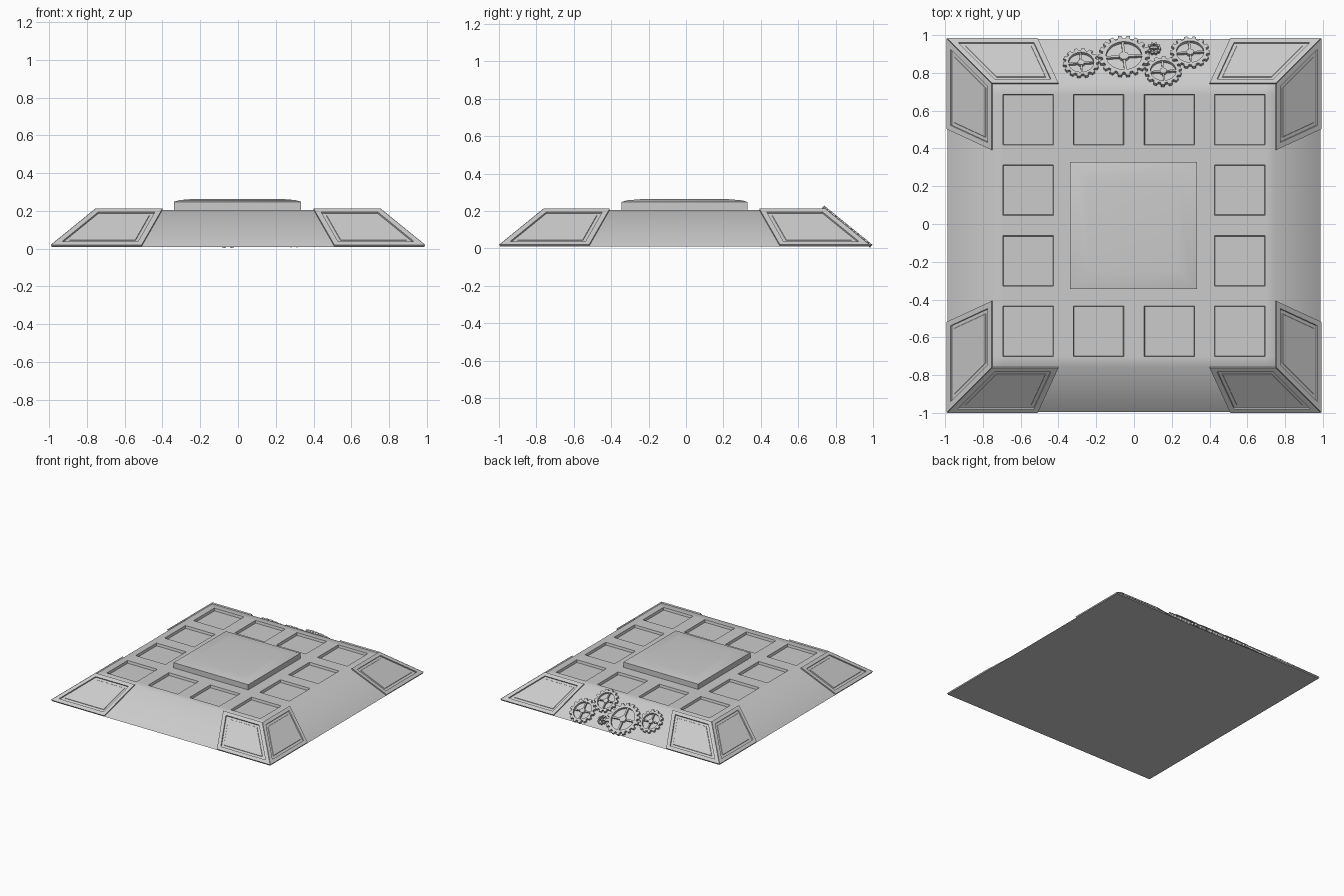
import bpy, bmesh, math
from mathutils import Matrix, Vector

if "Cube" in bpy.data.objects:
    bpy.data.objects.remove(bpy.data.objects["Cube"])

CY = -0.008                      # body centre in y (gears stick out at the back)
BOT, TOP = 0.988, 0.748          # half widths of the foot and the plateau
Z0, Z1 = 0.01, 0.205
RUN, RISE = BOT - TOP, Z1 - Z0
SL = math.hypot(RUN, RISE)


def finish(name, bm, angle=30):
    bmesh.ops.recalc_face_normals(bm, faces=bm.faces)
    me = bpy.data.meshes.new(name)
    bm.to_mesh(me)
    bm.free()
    ob = bpy.data.objects.new(name, me)
    bpy.context.collection.objects.link(ob)
    bpy.ops.object.select_all(action='DESELECT')
    ob.select_set(True)
    bpy.context.view_layer.objects.active = ob
    bpy.ops.object.shade_smooth_by_angle(angle=math.radians(angle))
    return ob


def inset(bm, faces, width, depth=0.0):
    bmesh.ops.inset_individual(bm, faces=faces, thickness=width, depth=depth, use_even_offset=True)


def slope_point(x, t, h):
    """Point on the front slope: t = 0 foot, 1 plateau edge, h = height off the surface."""
    return Vector((x, -(BOT - RUN * t) - h * RISE / SL, Z0 + RISE * t + h * RUN / SL))


# Sloped base with a ring of twelve sunken square tiles
bm = bmesh.new()
cuts = [-TOP] + [c + s * 0.134 for c in (-0.56, -0.187, 0.187, 0.56) for s in (-1, 1)] + [TOP]
n = len(cuts)
grid = [[bm.verts.new((x, y + CY, Z1)) for x in cuts] for y in cuts]
tiles = []
for j in range(n - 1):
    for i in range(n - 1):
        f = bm.faces.new((grid[j][i], grid[j][i + 1], grid[j + 1][i + 1], grid[j + 1][i]))
        if i % 2 and j % 2 and (i in (1, 7) or j in (1, 7)):
            tiles.append(f)
rim = grid[0][:-1] + [r[-1] for r in grid[:-1]] + grid[-1][:0:-1] + [r[0] for r in grid[:0:-1]]
k = BOT / TOP
foot = [bm.verts.new((v.co.x * k, (v.co.y - CY) * k + CY, Z0)) for v in rim]
for a in range(len(rim)):
    b = (a + 1) % len(rim)
    bm.faces.new((rim[b], rim[a], foot[a], foot[b]))
bm.faces.new(foot[::-1])
bm.normal_update()
inset(bm, tiles, 0.004, -0.02)
finish("sloped_base", bm, 45)

# Raised slab in the middle with a softly domed top
bm = bmesh.new()
bmesh.ops.create_cube(bm, size=1, matrix=Matrix.Translation((-0.003, CY, 0.222))
                      @ Matrix.Diagonal((0.674, 0.674, 0.052, 1)))
bm.normal_update()
top = [f for f in bm.faces if f.normal.z > 0.9]
inset(bm, top, 0.03, 0.009)
inset(bm, top, 0.07, 0.006)
finish("centre_slab", bm)

# Framed corner panels, a mirrored pair on each slope
for side in range(4):
    turn = Matrix.Translation((0, CY, 0)) @ Matrix.Rotation(side * math.pi / 2, 4, 'Z')
    for s in (-1, 1):
        bm = bmesh.new()
        rings = []
        for h in (-0.002, 0.01):
            pts = [(BOT - RUN * 0.01 + h * 0.4, 0.01), (0.51, 0.01), (0.40, 1.0), (TOP + h * 0.4, 1.0)]
            rings.append([bm.verts.new(turn @ slope_point(s * x, t, h)) for x, t in pts])
        lo, hi = rings
        bm.faces.new(lo)
        face = bm.faces.new(hi)
        for a in range(4):
            b = (a + 1) % 4
            bm.faces.new((lo[a], lo[b], hi[b], hi[a]))
        bmesh.ops.recalc_face_normals(bm, faces=bm.faces)
        inset(bm, [face], 0.028)
        inset(bm, [face], 0.001, -0.0095)
        inset(bm, [face], 0.018)
        inset(bm, [face], 0.002, 0.003)
        finish("corner_panel", bm)


def gear(name, x, y, r, teeth, spin):
    """Toothed ring with hub and four spokes lying on the back slope."""
    h0, h1 = -0.002, 0.018
    bm = bmesh.new()
    outer, inner = [], []
    for i in range(teeth):
        for da, rr in ((-0.34, 0.85), (-0.2, 1.0), (0.2, 1.0), (0.34, 0.85)):
            a = (i + da) * math.tau / teeth + spin
            d = Vector((math.cos(a), math.sin(a)))
            outer.append(d * r * rr)
            inner.append(d * r * 0.70)
    loops = [[bm.verts.new((p.x, p.y, h)) for p in pts]
             for pts, h in ((outer, h0), (outer, h1), (inner, h1), (inner, h0))]
    m = len(outer)
    for q in range(4):
        la, lb = loops[q], loops[(q + 1) % 4]
        for a in range(m):
            b = (a + 1) % m
            bm.faces.new((la[a], la[b], lb[b], lb[a]))
    bmesh.ops.create_cone(bm, cap_ends=True, segments=16, radius1=r * 0.19, radius2=r * 0.19,
                          depth=h1 - h0, matrix=Matrix.Translation((0, 0, (h0 + h1) / 2)))
    for q in range(2):
        bmesh.ops.create_cube(bm, size=1, matrix=Matrix.Translation((0, 0, 0.007))
                              @ Matrix.Rotation(q * math.pi / 2 + 0.08, 4, 'Z')
                              @ Matrix.Diagonal((r * 1.45, r * 0.1, 0.014, 1)))
    ny, nz = RISE / SL, RUN / SL
    yy = y - CY - 0.011          # undo the shift caused by the gear's thickness
    z = Z1 - (yy - TOP) * RISE / RUN
    frame = Matrix(((1, 0, 0, x), (0, nz, ny, yy + CY), (0, -ny, nz, z), (0, 0, 0, 1)))
    bm.transform(frame)
    finish(name, bm)


# Train of gears on the back slope
gear("left_gear", -0.28, 0.857, 0.096, 14, 0.1)
gear("large_gear", -0.053, 0.892, 0.135, 18, 0.0)
gear("lower_gear", 0.155, 0.813, 0.097, 14, 0.2)
gear("right_gear", 0.297, 0.913, 0.104, 14, 0.0)
gear("small_gear", 0.106, 0.933, 0.037, 10, 0.0)
